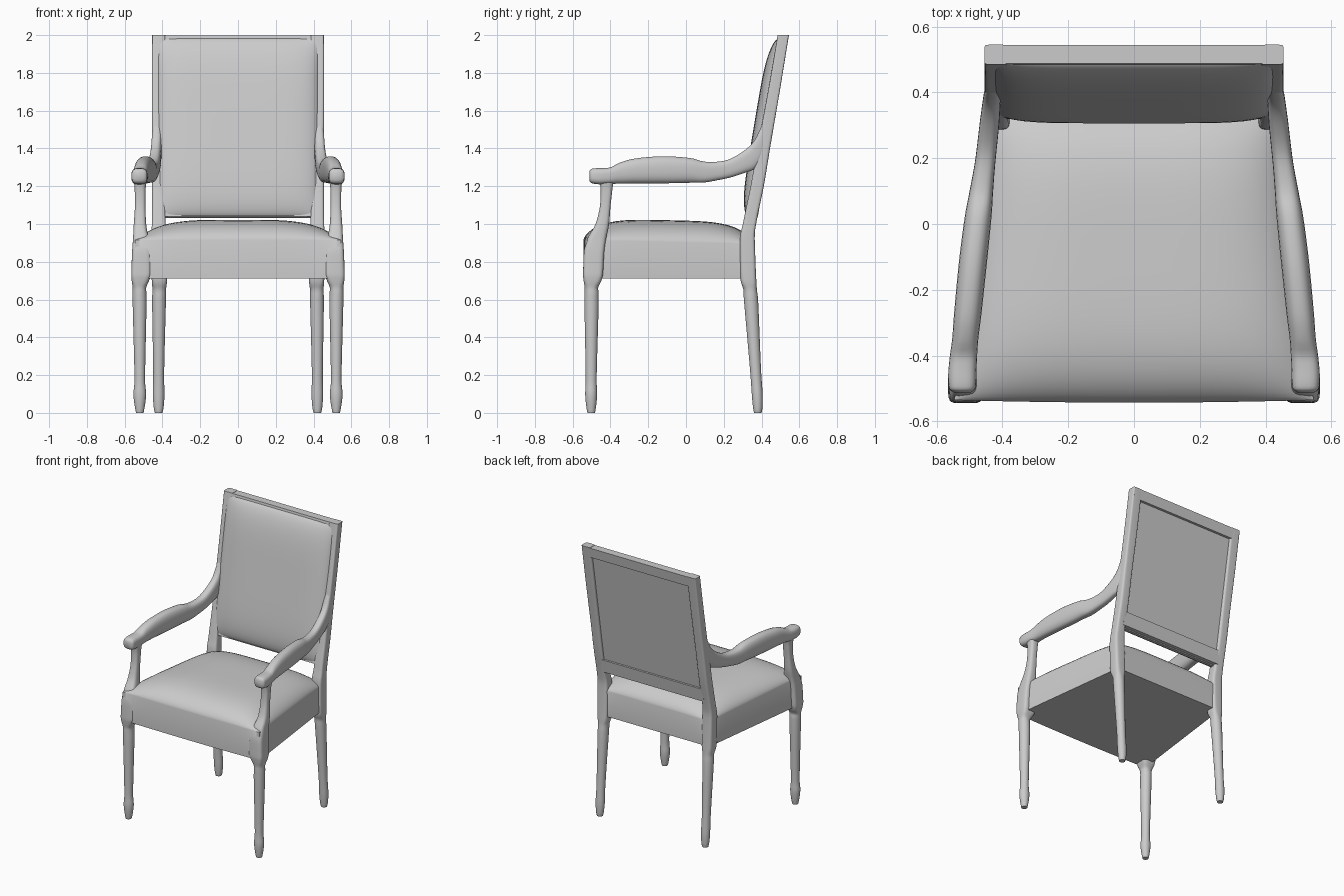
import bpy, bmesh, math

SLOPE = 0.167          # backward rake of the backrest


def back_y(z):
    return 0.545 + SLOPE * (z - 2.0)


def finish(name, bm, mirror=False):
    bmesh.ops.recalc_face_normals(bm, faces=bm.faces[:])
    me = bpy.data.meshes.new(name)
    bm.to_mesh(me)
    bm.free()
    ob = bpy.data.objects.new(name, me)
    bpy.context.collection.objects.link(ob)
    if mirror:
        ob.modifiers.new("mirror", 'MIRROR')
    return ob


def smooth_rows(rows, steps=4):
    """Monotone cubic interpolation between section rows."""
    def tangent(i, k):
        a = rows[i][k] - rows[i - 1][k] if i else None
        b = rows[i + 1][k] - rows[i][k] if i < len(rows) - 1 else None
        if a is None or b is None:
            return b if a is None else a
        return 2 * a * b / (a + b) if a * b > 0 else 0.0
    out = []
    for i in range(len(rows) - 1):
        for s in range(steps):
            t = s / steps
            out.append([(2*t**3 - 3*t*t + 1) * p + (t**3 - 2*t*t + t) * tangent(i, k)
                        + (3*t*t - 2*t**3) * q + (t**3 - t*t) * tangent(i + 1, k)
                        for k, (p, q) in enumerate(zip(rows[i], rows[i + 1]))])
    return out + [list(rows[-1])]


def loft(name, rows, axis, sides=24):
    """Rows: position on axis, x centre, x half, other centre, other half, squareness."""
    bm = bmesh.new()
    rings = []
    for pos, cx, hx, co, ho, n in smooth_rows(rows):
        ring = []
        for i in range(sides):
            a = math.tau * (i + 0.5) / sides
            c, s = math.cos(a), math.sin(a)
            x = cx + hx * math.copysign(abs(c) ** (2 / n), c)
            o = co + ho * math.copysign(abs(s) ** (2 / n), s)
            ring.append(bm.verts.new((x, o, pos) if axis == 'Z' else (x, pos, o)))
        rings.append(ring)
    for r, q in zip(rings, rings[1:]):
        for i in range(sides):
            j = (i + 1) % sides
            bm.faces.new((r[i], r[j], q[j], q[i]))
    bm.faces.new(rings[0])
    bm.faces.new(rings[-1])
    return finish(name, bm, mirror=True)


def slab(name, face_a, face_b, n=28):
    """Two gridded faces over u, v in -1..1, joined round the border."""
    bm = bmesh.new()
    ts = [math.sin(math.pi / 2 * (2 * i / n - 1)) for i in range(n + 1)]
    grids = [[[bm.verts.new(f(u, v)) for u in ts] for v in ts] for f in (face_a, face_b)]
    for g in grids:
        for j in range(n):
            for i in range(n):
                bm.faces.new((g[j][i], g[j][i + 1], g[j + 1][i + 1], g[j + 1][i]))
    rim = ([(0, i) for i in range(n)] + [(j, n) for j in range(n)]
           + [(n, i) for i in range(n, 0, -1)] + [(j, 0) for j in range(n, 0, -1)])
    a, b = grids
    for (j, i), (l, k) in zip(rim, rim[1:] + rim[:1]):
        bm.faces.new((a[j][i], a[l][k], b[l][k], b[j][i]))
    return finish(name, bm)


def back_slab(name, half, z0, z1, front, back, bulge=0.0, n=28):
    """Raked slab lying in the plane of the backrest."""
    def face(off, puff):
        def f(u, v):
            z = (z0 + z1) / 2 + v * (z1 - z0) / 2
            dome = puff * max(0, (1 - u**6) * (1 - abs(v)**5)) ** 0.6
            return (u * half, back_y(z) - off - dome, z)
        return f
    return slab(name, face(front, bulge), face(back, 0), n)


# Seat: trapezoid with domed upholstery
def seat_xy(u, v):
    y = -0.09 + v * 0.445
    return u * (0.49 - 0.056 * v), y - 0.008 * (1 - u * u) * max(0, -v)


def seat_top(u, v):
    dome = max(0, (1 - u**4) * (1 - v**4)) ** 0.65
    return (*seat_xy(u, v), 0.905 - 0.01 * v + 0.115 * dome)


slab("seat", seat_top, lambda u, v: (*seat_xy(u, v), 0.712))

# Front legs running up through the seat corner into the arm support
loft("front_leg", [
    (0.00, 0.520, 0.020, -0.502, 0.020, 2),
    (0.02, 0.520, 0.024, -0.502, 0.024, 2),
    (0.10, 0.520, 0.034, -0.502, 0.032, 2),
    (0.18, 0.520, 0.028, -0.502, 0.029, 2),
    (0.58, 0.521, 0.037, -0.500, 0.038, 2),
    (0.63, 0.522, 0.037, -0.500, 0.038, 2),
    (0.66, 0.522, 0.036, -0.501, 0.036, 2.3),
    (0.70, 0.517, 0.046, -0.495, 0.047, 4),
    (0.74, 0.512, 0.053, -0.492, 0.053, 5),
    (0.85, 0.511, 0.050, -0.487, 0.054, 5),
    (0.92, 0.514, 0.042, -0.473, 0.050, 4),
    (1.00, 0.519, 0.033, -0.443, 0.036, 3),
    (1.10, 0.518, 0.028, -0.427, 0.028, 3),
    (1.18, 0.518, 0.029, -0.421, 0.031, 3),
    (1.24, 0.518, 0.036, -0.420, 0.040, 3)], 'Z')

# Back legs running up as the raked backrest posts
loft("back_leg_and_post", [
    (0.00, 0.420, 0.020, 0.380, 0.020, 2),
    (0.02, 0.420, 0.025, 0.380, 0.024, 2),
    (0.10, 0.420, 0.031, 0.377, 0.029, 2),
    (0.20, 0.420, 0.029, 0.370, 0.029, 2),
    (0.60, 0.418, 0.037, 0.344, 0.038, 2),
    (0.65, 0.417, 0.036, 0.340, 0.036, 2.3),
    (0.71, 0.416, 0.041, 0.330, 0.042, 4),
    (0.92, 0.418, 0.040, 0.325, 0.039, 5),
    (1.02, 0.420, 0.036, 0.340, 0.035, 5),
    (1.20, 0.420, 0.035, 0.377, 0.035, 5),
    (1.40, 0.420, 0.035, 0.411, 0.034, 5),
    (1.70, 0.420, 0.035, 0.465, 0.031, 7),
    (2.00, 0.420, 0.035, 0.515, 0.030, 8)], 'Z')

# Arms: scroll end, padded middle, upward sweep into the post
loft("arm", [
    (-0.512, 0.522, 0.026, 1.254, 0.025, 2.5),
    (-0.500, 0.522, 0.040, 1.254, 0.038, 3),
    (-0.460, 0.522, 0.043, 1.253, 0.043, 3),
    (-0.410, 0.519, 0.042, 1.255, 0.043, 3),
    (-0.350, 0.513, 0.040, 1.269, 0.056, 2.5),
    (-0.270, 0.505, 0.042, 1.281, 0.066, 2.5),
    (-0.120, 0.490, 0.043, 1.287, 0.072, 2.5),
    (0.020, 0.474, 0.041, 1.284, 0.066, 2.5),
    (0.100, 0.464, 0.036, 1.275, 0.055, 3),
    (0.200, 0.451, 0.031, 1.286, 0.048, 3),
    (0.300, 0.440, 0.030, 1.325, 0.058, 3),
    (0.360, 0.434, 0.028, 1.365, 0.075, 3),
    (0.400, 0.430, 0.026, 1.430, 0.090, 3),
    (0.425, 0.427, 0.022, 1.490, 0.070, 3)], 'Y')

# Backrest: frame rails, recessed rear panel and front cushion
back_slab("top_rail", 0.447, 1.925, 1.998, 0.057, 0.0, n=4)
back_slab("bottom_rail", 0.41, 1.04, 1.135, 0.065, 0.004, n=4)
back_slab("backrest_panel", 0.41, 1.06, 1.96, 0.055, 0.018, n=4)
back_slab("backrest_cushion", 0.427, 1.033, 1.985, 0.05, 0.03, bulge=0.055)

# Smooth shading with crisp edges
bpy.ops.object.select_all(action='SELECT')
bpy.context.view_layer.objects.active = bpy.data.objects["seat"]
bpy.ops.object.shade_smooth_by_angle(angle=math.radians(40))
